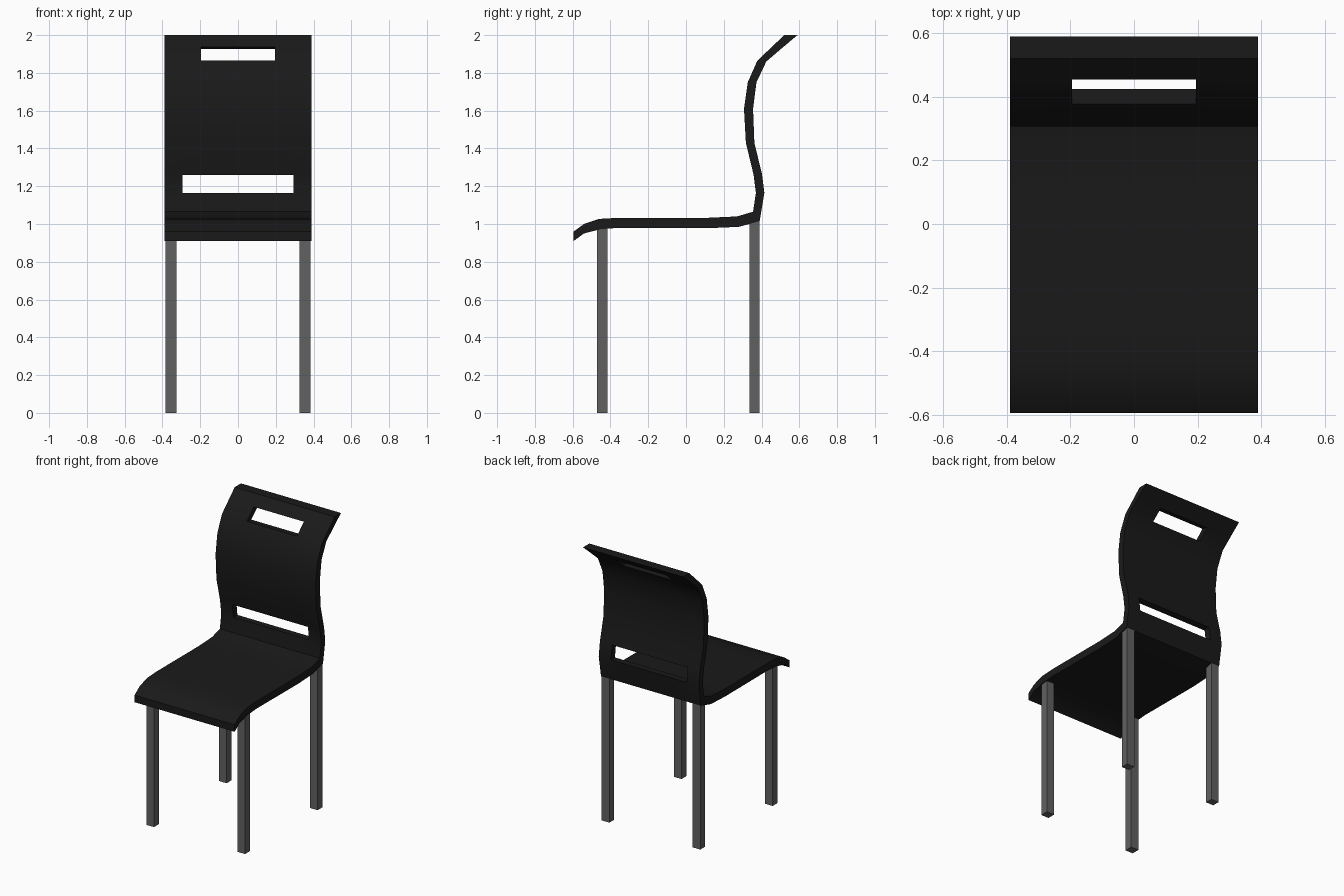
import bpy, bmesh

if "Cube" in bpy.data.objects:
    bpy.data.objects.remove(bpy.data.objects["Cube"])

def material(name, c):
    m = bpy.data.materials.new(name)
    m.diffuse_color = (c, c, c, 1)
    m.use_nodes = True
    m.node_tree.nodes["Principled BSDF"].inputs["Base Color"].default_value = m.diffuse_color
    return m

black = material("black_shell", 0.01)
grey = material("grey_metal", 0.12)

def add_object(name, bm, mat):
    bmesh.ops.recalc_face_normals(bm, faces=bm.faces)
    me = bpy.data.meshes.new(name)
    bm.to_mesh(me)
    bm.free()
    me.materials.append(mat)
    ob = bpy.data.objects.new(name, me)
    bpy.context.collection.objects.link(ob)
    return ob

# Shell side profile: (y, z) on the sitting side, (y, z) on the underside
profile = [
    (-.595, .96, -.595, .91), (-.54, 1.0, -.54, .95), (-.46, 1.027, -.45, .973),
    (-.35, 1.033, -.35, .98), (.12, 1.033, .12, .978), (.27, 1.04, .28, .985),
    (.355, 1.065, .39, 1.015), (.37, 1.165, .415, 1.165), (.358, 1.26, .402, 1.265),
    (.317, 1.43, .362, 1.43), (.307, 1.61, .355, 1.61), (.327, 1.75, .373, 1.75),
    (.378, 1.865, .425, 1.86), (.455, 1.938, .502, 1.926), (.52, 2.0, .59, 2.0)]
cols = [-.39, -.295, -.195, .195, .295, .39]
# Slots in the back: profile row -> columns left open
slots = {7: (1, 2, 3), 12: (2,)}

# Seat and back shell: two skins, joined by walls around every open border
bm = bmesh.new()
top = [[bm.verts.new((x, p[0], p[1])) for x in cols] for p in profile]
low = [[bm.verts.new((x, p[2], p[3])) for x in cols] for p in profile]
under = {a: b for ra, rb in zip(top, low) for a, b in zip(ra, rb)}
for i in range(len(profile) - 1):
    for j in range(len(cols) - 1):
        if j in slots.get(i, ()):
            continue
        quad = (top[i][j], top[i][j+1], top[i+1][j+1], top[i+1][j])
        bm.faces.new(quad)
        bm.faces.new([under[v] for v in reversed(quad)])
for e in [e for e in bm.edges if e.is_boundary and e.verts[0] in under]:
    a, b = e.verts
    bm.faces.new((a, b, under[b], under[a]))
bmesh.ops.delete(bm, geom=[v for v in bm.verts if not v.link_faces], context='VERTS')
shell = add_object("seat_and_back", bm, black)
bpy.context.view_layer.objects.active = shell
shell.select_set(True)
bpy.ops.object.shade_smooth_by_angle(angle=0.5)

# Four square legs
def leg(name, x, y0, y1, height):
    bm = bmesh.new()
    bmesh.ops.create_cube(bm, size=1)
    for v in bm.verts:
        v.co.x = x + v.co.x * .06
        v.co.y = (y0 + y1) / 2 + v.co.y * (y1 - y0)
        v.co.z = (v.co.z + .5) * height
    add_object(name, bm, grey)

for side, x in (("left", -.355), ("right", .355)):
    leg("front_leg_" + side, x, -.472, -.415, .98)
    leg("rear_leg_" + side, x, .337, .39, 1.015)
